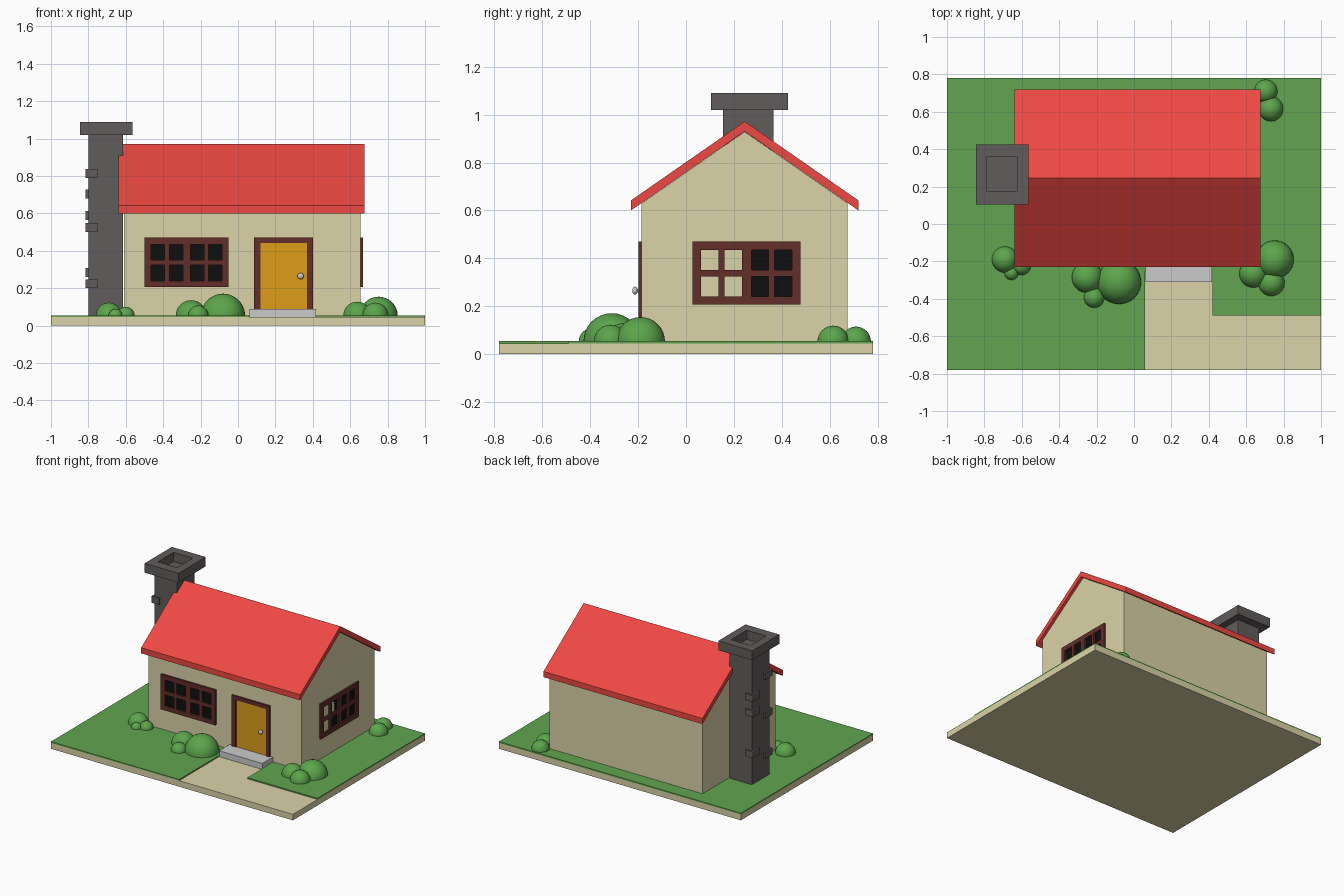
import bpy, bmesh, math
from mathutils import Matrix

if "Cube" in bpy.data.objects:
    bpy.data.objects.remove(bpy.data.objects["Cube"])


def material(name, r, g, b):
    lin = [((c / 255 + 0.055) / 1.055) ** 2.4 for c in (r, g, b)]
    m = bpy.data.materials.new(name)
    m.diffuse_color = (*lin, 1)
    m.use_nodes = True
    m.node_tree.nodes["Principled BSDF"].inputs["Base Color"].default_value = m.diffuse_color
    return m


CREAM = material("cream", 219, 211, 168)
RED = material("red", 239, 72, 66)
GREEN = material("grass_green", 98, 165, 80)
LEAF = material("leaf_green", 92, 165, 76)
BROWN = material("dark_brown", 97, 46, 41)
BLACK = material("pane_black", 14, 14, 14)
ORANGE = material("door_orange", 222, 158, 26)
STONE = material("chimney_grey", 98, 92, 92)


def finish(name, bm, mat=None, matrix=None):
    bmesh.ops.recalc_face_normals(bm, faces=bm.faces)
    me = bpy.data.meshes.new(name)
    bm.to_mesh(me)
    bm.free()
    ob = bpy.data.objects.new(name, me)
    bpy.context.collection.objects.link(ob)
    if mat:
        me.materials.append(mat)
    if matrix:
        ob.matrix_world = matrix
    return ob


def box(name, x, y, z, mat=None, matrix=None):
    bm = bmesh.new()
    bmesh.ops.create_cube(bm, size=1)
    for v in bm.verts:
        v.co = [a + (c + 0.5) * (b - a) for c, (a, b) in zip(v.co, (x, y, z))]
    return finish(name, bm, mat, matrix)


def prism(name, pts, vec, mat):
    bm = bmesh.new()
    f = bm.faces.new([bm.verts.new(p) for p in pts])
    ext = bmesh.ops.extrude_face_region(bm, geom=[f], use_keep_orig=True)
    bmesh.ops.translate(bm, vec=vec, verts=[g for g in ext["geom"] if isinstance(g, bmesh.types.BMVert)])
    return finish(name, bm, mat)


def lattice(name, xs, zs, is_hole, depth, mat, matrix=None):
    """Pierced panel in the xz plane from y=0 to y=-depth."""
    bm = bmesh.new()
    v = [[bm.verts.new((x, 0, z)) for z in zs] for x in xs]
    for i in range(len(xs) - 1):
        for j in range(len(zs) - 1):
            if not is_hole(i, j):
                bm.faces.new((v[i][j], v[i + 1][j], v[i + 1][j + 1], v[i][j + 1]))
    bmesh.ops.delete(bm, geom=[p for p in bm.verts if not p.link_faces], context='VERTS')
    ext = bmesh.ops.extrude_face_region(bm, geom=bm.faces[:], use_keep_orig=True)
    bmesh.ops.translate(bm, vec=(0, -depth, 0), verts=[g for g in ext["geom"] if isinstance(g, bmesh.types.BMVert)])
    return finish(name, bm, mat, matrix)


# ground slab and lawn with the path left open
box("ground_slab", (-1, 1), (-0.78, 0.78), (0, 0.045), CREAM)
lawn = [(-1, -0.78), (0.06, -0.78), (0.06, -0.25), (0.42, -0.25),
        (0.42, -0.49), (1, -0.49), (1, 0.78), (-1, 0.78)]
prism("lawn", [(x, y, 0.044) for x, y in lawn], (0, 0, 0.01), GREEN)

# gabled walls and roof
walls = [(-0.185, 0.05), (0.675, 0.05), (0.675, 0.63), (0.245, 0.929), (-0.185, 0.63)]
prism("house_walls", [(-0.61, y, z) for y, z in walls], (1.265, 0, 0), CREAM)
roof = [(-0.23, 0.60), (0.245, 0.93), (0.72, 0.60), (0.72, 0.642), (0.245, 0.972), (-0.23, 0.642)]
prism("roof", [(-0.64, y, z) for y, z in roof], (1.315, 0, 0), RED)

# chimney stack, hollow cap and corner bricks
box("chimney_stack", (-0.80, -0.615), (0.155, 0.365), (0.045, 1.022), STONE)
lattice("chimney_cap", (-0.845, -0.785, -0.625, -0.565), (0.105, 0.175, 0.36, 0.425),
        lambda i, j: i == 1 and j == 1, 0.07, STONE,
        Matrix.Translation((0, 0, 1.02)) @ Matrix(((1, 0, 0, 0), (0, 0, 1, 0), (0, -1, 0, 0), (0, 0, 0, 1))))
for y, heights in (((0.142, 0.23), (0.79, 0.50, 0.20)), ((0.29, 0.375), (0.68, 0.566, 0.26))):
    for z in heights:
        box("chimney_brick", (-0.815, -0.752), y, (z, z + 0.048), STONE)


# windows: brown lattice over a dark pane
def window(name, matrix):
    half = [0.02, 0.0925, 0.117, 0.19, 0.225]
    xs = [-h for h in reversed(half)] + half
    zs = (0.207, 0.24, 0.325, 0.352, 0.435, 0.47)
    lattice(name + "_frame", xs, zs, lambda i, j: i in (1, 3, 5, 7) and j in (1, 3), 0.015, BROWN, matrix)
    box(name + "_panes", (-0.2, 0.2), (-0.003, 0.005), (0.23, 0.445), BLACK, matrix)


window("front_window", Matrix.Translation((-0.275, -0.184, 0)))
window("side_window", Matrix.Translation((0.652, 0.253, 0)) @ Matrix.Rotation(math.pi / 2, 4, 'Z'))

# door, surround, knob and step
lattice("door_frame", (0.085, 0.12, 0.37, 0.40), (0.085, 0.442, 0.47),
        lambda i, j: i == 1 and j == 0, 0.015, BROWN, Matrix.Translation((0, -0.184, 0)))
box("door", (0.118, 0.372), (-0.192, -0.18), (0.085, 0.445), ORANGE)
box("door_step", (0.062, 0.418), (-0.31, -0.18), (0.045, 0.09))
bm = bmesh.new()
turn = Matrix.Rotation(math.pi / 2, 4, 'X')
bmesh.ops.create_uvsphere(bm, u_segments=16, v_segments=10, radius=0.017,
                          matrix=Matrix.Translation((0.335, -0.213, 0.265)) @ turn @ Matrix.Diagonal((1, 1, 0.65, 1)))
bmesh.ops.create_cone(bm, segments=12, radius1=0.008, radius2=0.008, depth=0.025, cap_ends=True,
                      matrix=Matrix.Translation((0.335, -0.2, 0.265)) @ turn)
for f in bm.faces:
    f.smooth = True
finish("door_knob", bm)

# bushes: smooth domes cut off at the lawn (x, y, radius)
bushes = [(-0.69, -0.19, 0.07), (-0.60, -0.225, 0.048), (-0.655, -0.262, 0.037),
          (-0.25, -0.285, 0.083), (-0.08, -0.31, 0.118), (-0.213, -0.393, 0.055),
          (0.752, -0.19, 0.102), (0.638, -0.265, 0.075), (0.735, -0.315, 0.07),
          (0.705, 0.71, 0.062), (0.732, 0.615, 0.066)]
for x, y, r in bushes:
    bm = bmesh.new()
    bmesh.ops.create_uvsphere(bm, u_segments=32, v_segments=16, radius=r,
                              matrix=Matrix.Translation((x, y, 0.053)))
    for f in bm.faces:
        f.smooth = True
    bmesh.ops.bisect_plane(bm, geom=bm.verts[:] + bm.edges[:] + bm.faces[:],
                           plane_co=(0, 0, 0.048), plane_no=(0, 0, 1), clear_inner=True)
    finish("bush", bm, LEAF)
